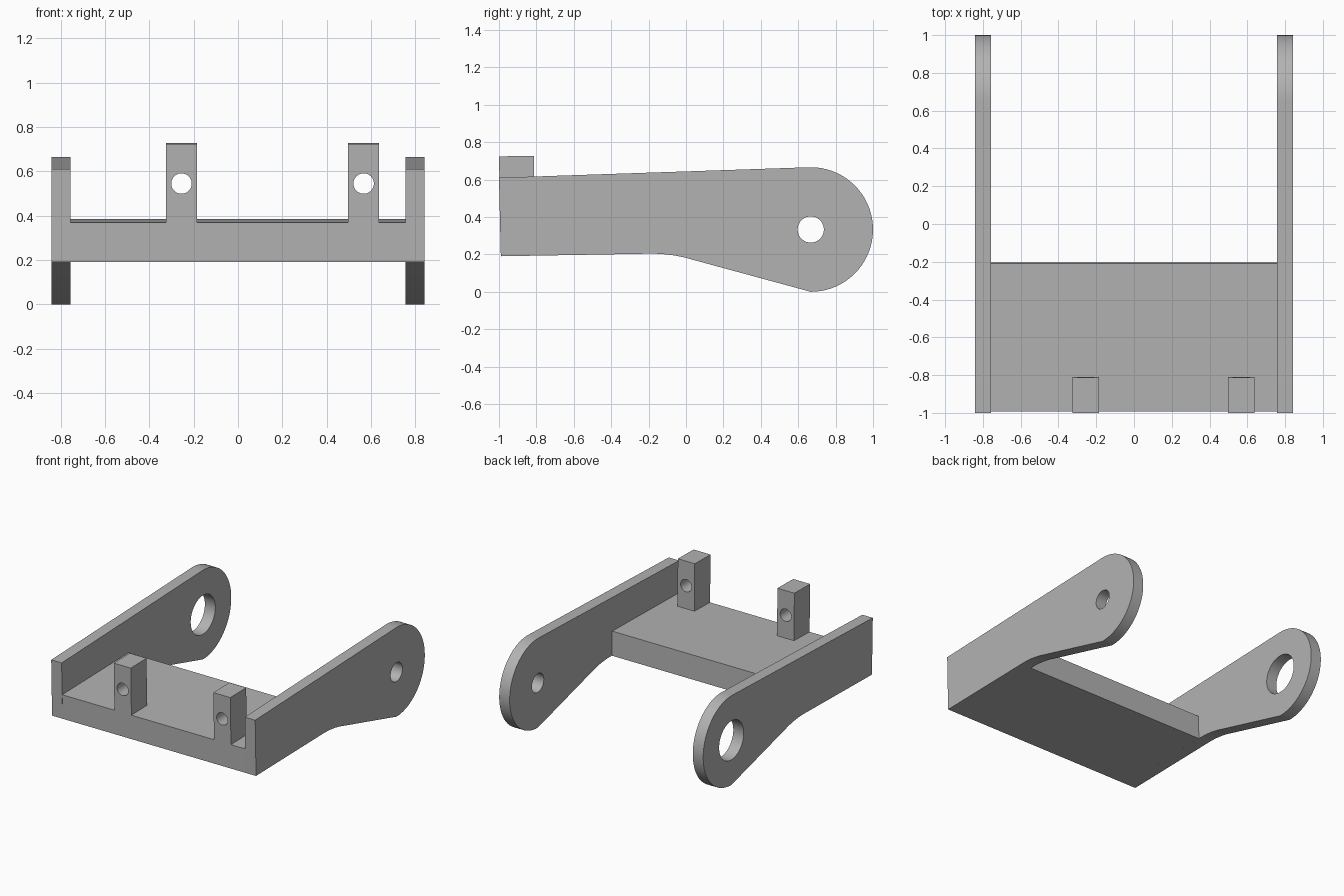
import bpy
import bmesh
from math import cos, sin, pi, radians
from mathutils import Matrix

cube = bpy.data.objects.get("Cube")
if cube:
    bpy.data.objects.remove(cube, do_unlink=True)

grey = bpy.data.materials.new("plain grey")
grey.use_nodes = True
colour = (0.45, 0.45, 0.45, 1)
grey.diffuse_color = colour
grey.node_tree.nodes["Principled BSDF"].inputs["Base Color"].default_value = colour


def add_object(name, bm):
    bmesh.ops.recalc_face_normals(bm, faces=bm.faces)
    mesh = bpy.data.meshes.new(name)
    bm.to_mesh(mesh)
    bm.free()
    mesh.materials.append(grey)
    obj = bpy.data.objects.new(name, mesh)
    bpy.context.collection.objects.link(obj)
    return obj


def extrude_profile(name, points, x0, x1):
    """Extrude a (y, z) outline from x0 to x1."""
    bm = bmesh.new()
    face = bm.faces.new([bm.verts.new((x0, y, z)) for y, z in points])
    ext = bmesh.ops.extrude_face_region(bm, geom=[face])["geom"]
    verts = [v for v in ext if isinstance(v, bmesh.types.BMVert)]
    bmesh.ops.translate(bm, verts=verts, vec=(x1 - x0, 0, 0))
    return add_object(name, bm)


def bore(obj, centre, radius, axis):
    """Cut a round hole along the x or y axis."""
    turn = Matrix.Rotation(pi / 2, 4, "Y" if axis == "x" else "X")
    bm = bmesh.new()
    bmesh.ops.create_cone(bm, cap_ends=True, segments=64, radius1=radius,
                          radius2=radius, depth=0.5,
                          matrix=Matrix.Translation(centre) @ turn)
    cutter = add_object(obj.name + "_hole_cutter", bm)
    cutter.hide_render = True
    cutter.display_type = "WIRE"
    cutter.hide_set(True)
    mod = obj.modifiers.new("hole", "BOOLEAN")
    mod.operation = "DIFFERENCE"
    mod.solver = "EXACT"
    mod.object = cutter


def smooth(obj):
    bpy.ops.object.select_all(action="DESELECT")
    obj.select_set(True)
    bpy.context.view_layer.objects.active = obj
    bpy.ops.object.shade_smooth_by_angle(angle=radians(25))


def curve(p, q, r, steps=10):
    """Quadratic bend from p to r, pulled towards q."""
    ts = [i / steps for i in range(steps + 1)]
    return [tuple((1 - t) ** 2 * a + 2 * t * (1 - t) * b + t * t * c
                  for a, b, c in zip(p, q, r)) for t in ts]


# Arm outline: tapered bar with a round eye at the back
eye_y, eye_z, eye_r = 0.667, 0.333, 0.333
start, end = radians(-90), radians(93)
rim = [(eye_y + eye_r * cos(a), eye_z + eye_r * sin(a))
       for a in (start + (end - start) * i / 40 for i in range(41))]
underside = curve((-0.2, 0.204), (-0.08, 0.206), (0.03, 0.173))
arm_outline = [(-0.99, 0.19)] + underside + rim + [(-1.0, 0.61)]

# Side arms: a wide bearing hole on the right, a small one on the left
for name, x0, x1, hole in (("right_arm", -0.842, -0.756, 0.145),
                           ("left_arm", 0.756, 0.842, 0.07)):
    arm = extrude_profile(name, arm_outline, x0, x1)
    bore(arm, ((x0 + x1) / 2, eye_y, eye_z), hole, "x")
    smooth(arm)

# Cross plate joining the arms
extrude_profile("cross_plate", [(-0.99, 0.19), (-0.205, 0.204),
                                (-0.21, 0.385), (-0.993, 0.37)], -0.756, 0.756)

# Upright lugs along the front edge
lug_outline = [(-0.993, 0.37), (-0.81, 0.3735), (-0.813, 0.727), (-1.0, 0.724)]
for name, x in (("right_lug", -0.255), ("left_lug", 0.567)):
    lug = extrude_profile(name, lug_outline, x - 0.07, x + 0.07)
    bore(lug, (x, -0.9, 0.545), 0.046, "y")
    smooth(lug)
